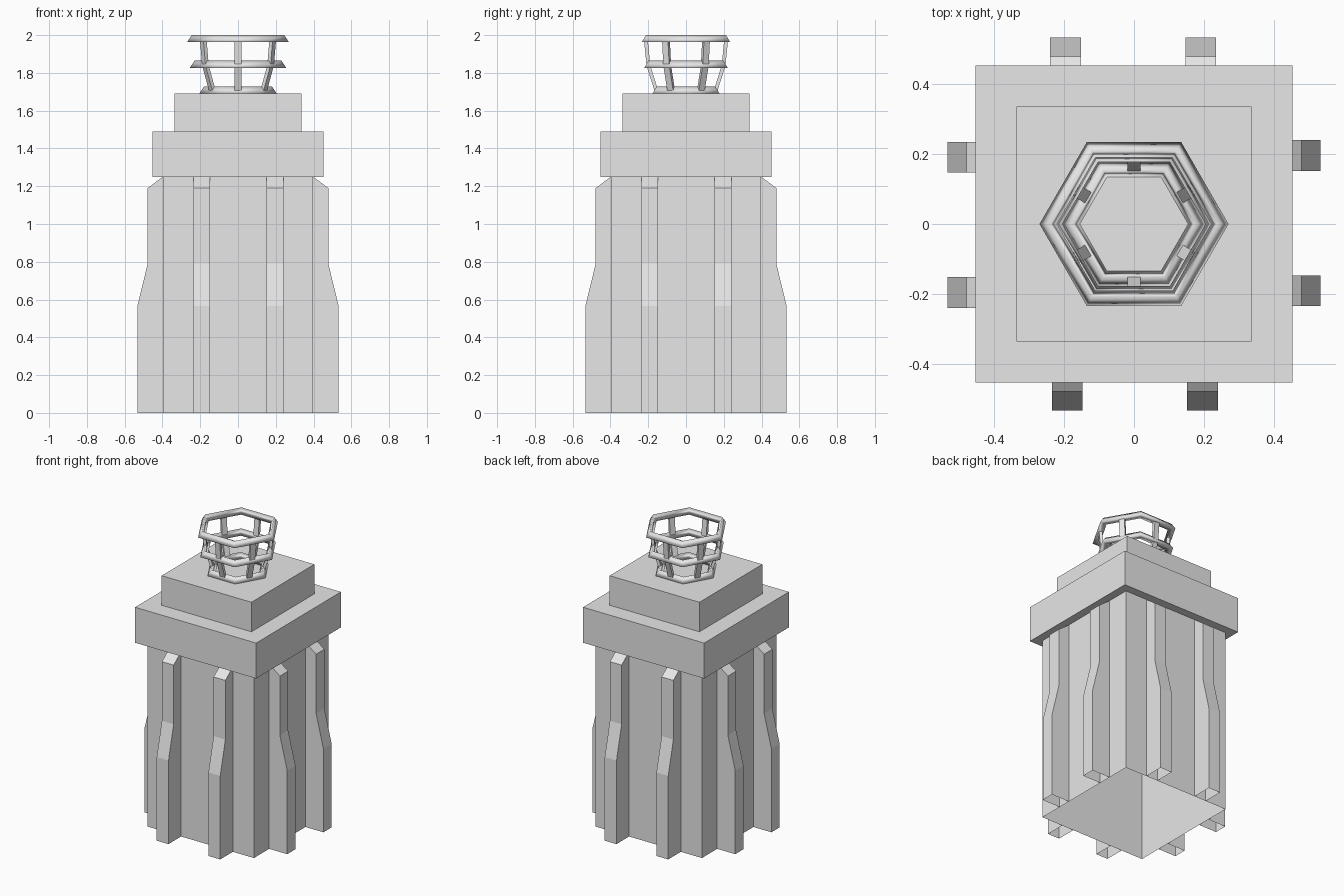
import bpy
import bmesh
from math import pi, cos, sin, radians
from mathutils import Matrix, Vector

if "Cube" in bpy.data.objects:
    bpy.data.objects.remove(bpy.data.objects["Cube"], do_unlink=True)

# Single grey finish
grey = bpy.data.materials.new("plain grey")
grey.use_nodes = True
grey.diffuse_color = (0.8, 0.8, 0.8, 1)
grey.node_tree.nodes["Principled BSDF"].inputs["Base Color"].default_value = (0.8, 0.8, 0.8, 1)


def finish(name, bm, smooth=False):
    bmesh.ops.recalc_face_normals(bm, faces=bm.faces[:])
    for face in bm.faces:
        face.smooth = smooth
    mesh = bpy.data.meshes.new(name)
    bm.to_mesh(mesh)
    bm.free()
    mesh.materials.append(grey)
    obj = bpy.data.objects.new(name, mesh)
    bpy.context.collection.objects.link(obj)
    return obj


def block(name, half, z0, z1, open_bottom=False):
    bm = bmesh.new()
    size = Matrix.Diagonal((2 * half, 2 * half, z1 - z0, 1))
    bmesh.ops.create_cube(bm, size=1, matrix=Matrix.Translation((0, 0, (z0 + z1) / 2)) @ size)
    if open_bottom:
        base = [f for f in bm.faces if f.calc_center_median().z < z0 + 0.001]
        bmesh.ops.delete(bm, geom=base, context='FACES_ONLY')
    return finish(name, bm)


def loft(bm, loops, ring=False):
    """Bridge matching closed loops of points."""
    rows = [[bm.verts.new(p) for p in loop] for loop in loops]
    pairs = list(zip(rows, rows[1:])) + ([(rows[-1], rows[0])] if ring else [])
    for a, b in pairs:
        for i in range(len(a)):
            j = (i + 1) % len(a)
            bm.faces.new((a[i], a[j], b[j], b[i]))
    if not ring:
        bm.faces.new(rows[0])
        bm.faces.new(rows[-1])


# Hollow shaft and stepped cap
block("tower_body", 0.398, 0, 1.25, open_bottom=True)
block("cap_lower_slab", 0.453, 1.25, 1.49)
block("cap_upper_slab", 0.336, 1.49, 1.69)

# Buttresses: open-based profile standing against each wall
WALL = 0.398
RIB_HALF = 0.044
rib_profile = [(0.533, 0), (0.533, 0.565), (0.478, 0.79), (0.478, 1.19), (WALL, 1.25)]


def buttress(name, offset, turn):
    bm = bmesh.new()
    sides = [[bm.verts.new((offset + s * RIB_HALF, -d, z)) for d, z in rib_profile + [(WALL, 0)]]
             for s in (-1, 1)]
    for side in sides:
        bm.faces.new(side)
    a, b = sides
    for i in range(len(rib_profile) - 1):
        bm.faces.new((a[i], a[i + 1], b[i + 1], b[i]))
    bm.transform(Matrix.Rotation(turn, 4, 'Z'))
    finish(name, bm)


for k, wall in enumerate(("front", "left", "back", "right")):
    for n, offset in enumerate((-0.191, 0.196)):
        buttress(f"{wall}_buttress_{n + 1}", offset, k * pi / 2)


# Hexagonal rings with a ridge-up triangular section
def hex_ring(name, radius, z, tube=0.025):
    bm = bmesh.new()
    loops = []
    for i in range(6):
        a = i * pi / 3
        loop = []
        for k in range(3):
            t = pi / 2 + k * 2 * pi / 3
            r = radius + tube * cos(t) / cos(pi / 6)
            loop.append((r * cos(a), r * sin(a), z + tube * sin(t)))
        loops.append(loop)
    loft(bm, loops, ring=True)
    finish(name, bm, smooth=True)


levels = [("bottom", 0.18, 1.7025), ("middle", 0.23, 1.8395), ("top", 0.245, 1.975)]
for label, radius, z in levels:
    hex_ring(f"cage_{label}_ring", radius, z)

# Leaning posts at the middle of each ring side
for i in range(6):
    bm = bmesh.new()
    loops = []
    for label, radius, z in levels:
        d = radius * cos(pi / 6)
        loops.append([Vector((d + u * 0.01, v * 0.018, z))
                      for u, v in ((-1, -1), (1, -1), (1, 1), (-1, 1))])
    loft(bm, loops)
    bm.transform(Matrix.Rotation(radians(30 + 60 * i), 4, 'Z'))
    finish(f"cage_post_{i + 1}", bm)
